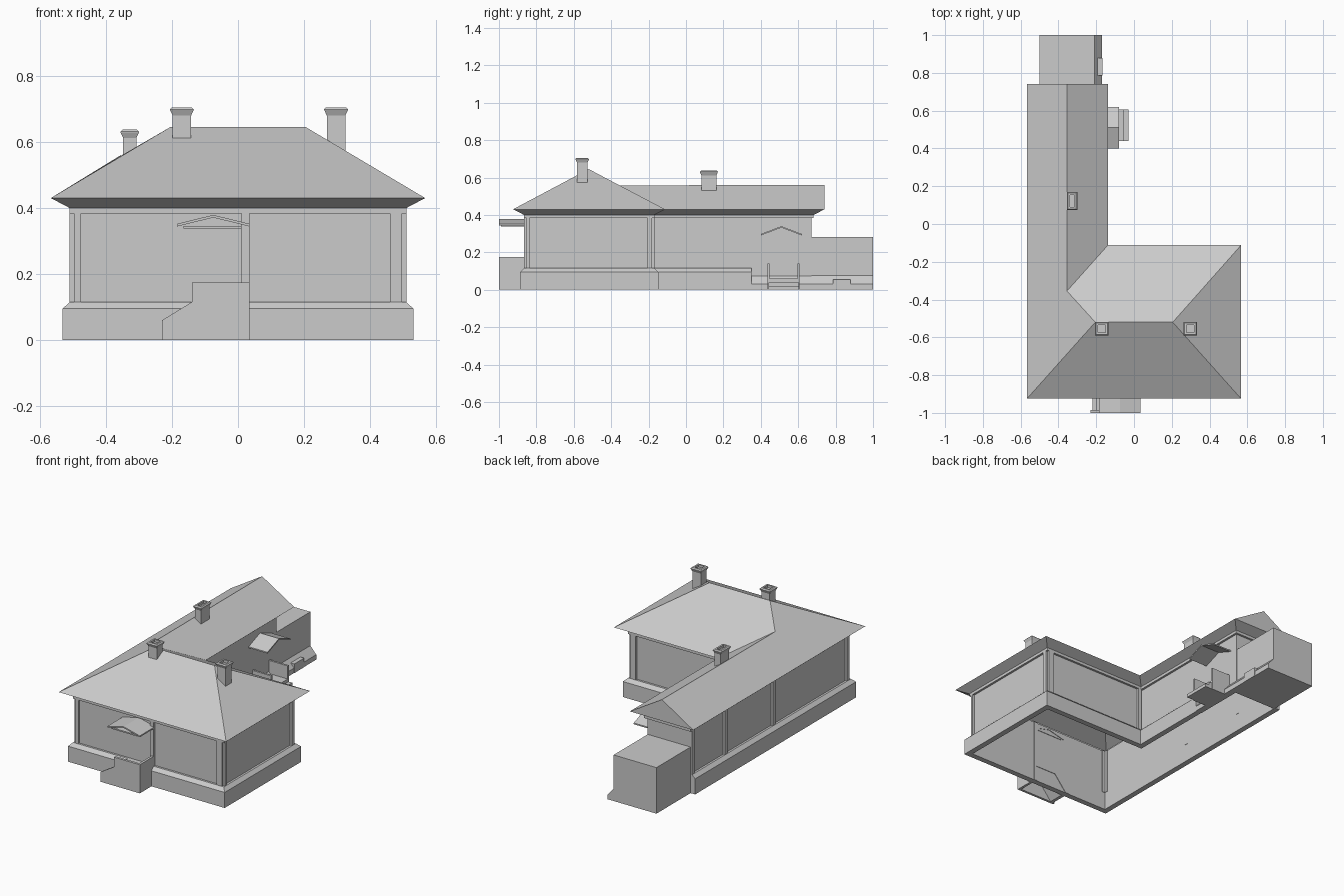
import bpy, bmesh
from mathutils import Vector

if "Cube" in bpy.data.objects:
    bpy.data.objects.remove(bpy.data.objects["Cube"])


def mesh(name, verts, faces):
    me = bpy.data.meshes.new(name)
    me.from_pydata([tuple(v) for v in verts], [], faces)
    bm = bmesh.new()
    bm.from_mesh(me)
    bmesh.ops.recalc_face_normals(bm, faces=bm.faces)
    bm.to_mesh(me)
    bm.free()
    ob = bpy.data.objects.new(name, me)
    bpy.context.collection.objects.link(ob)
    return ob


def box(name, x0, x1, y0, y1, z0, z1):
    return prism(name, [(x0, z0), (x1, z0), (x1, z1), (x0, z1)], y0, y1)


def prism(name, prof, a0, a1, along='y'):
    """Extrude a 2D profile (side, z) along y or x."""
    n = len(prof)
    put = (lambda s, z, a: (s, a, z)) if along == 'y' else (lambda s, z, a: (a, s, z))
    verts = [put(s, z, a) for a in (a0, a1) for s, z in prof]
    faces = [tuple(range(n)), tuple(range(n, 2 * n))]
    faces += [(i, (i + 1) % n, (i + 1) % n + n, i + n) for i in range(n)]
    return mesh(name, verts, faces)


def sweep(name, path, prof, closed):
    """Sweep (outward offset, z) profile along a ground path with mitred corners."""
    n, m = len(path), len(prof)
    pts = [Vector(p) for p in path]
    segs = n if closed else n - 1
    nrm = []
    for i in range(segs):
        d = (pts[(i + 1) % n] - pts[i]).normalized()
        nrm.append(Vector((d.y, -d.x)))
    verts = []
    for i in range(n):
        a = nrm[i - 1] if closed or i > 0 else nrm[0]
        b = nrm[i] if i < segs else nrm[-1]
        mit = (a + b) / (1 + a.dot(b))
        for d, z in prof:
            q = pts[i] + mit * d
            verts.append((q.x, q.y, z))
    faces = []
    for i in range(segs):
        j = (i + 1) % n
        faces += [(i * m + k, j * m + k, j * m + k + 1, i * m + k + 1) for k in range(m - 1)]
    if not closed:
        faces += [tuple(range(m)), tuple(range((n - 1) * m, n * m))]
    return mesh(name, verts, faces)


# Walls with cornice and sloping soffit, on an L-shaped plan
plan = [(-.497, -.853), (.497, -.853), (.497, -.182),
        (-.208, -.182), (-.208, .67), (-.497, .67)]
sweep("walls", plan, [(0, 0), (0, .383), (.013, .383), (.013, .40), (.07, .43)], True)

# Plinth, stopping part way along the courtyard side
base = [(-.497, .67)] + plan[:4] + [(-.208, .35)]
sweep("plinth", base, [(0, 0), (.034, 0), (.034, .095), (.013, .115), (0, .115)], False)
sweep("low_plinth", [(-.21, .35), (-.21, 1)], [(0, 0), (.04, 0), (.04, .03), (0, .075)], False)

# Hipped roof with a gabled wing
E, T = .43, .645
roof = [(-.567, -.925, E), (.567, -.925, E), (.567, -.112, E), (-.138, -.112, E),
        (-.138, .74, E), (-.567, .74, E), (-.205, -.52, T), (.205, -.52, T),
        (-.355, -.355, .558), (-.355, .74, .56)]
mesh("roof", roof, [(0, 1, 7, 6), (1, 2, 7), (2, 3, 8, 6, 7),
                    (3, 4, 9, 8), (5, 0, 6, 8, 9), (4, 5, 9)])

# Pilasters on every wall
Z0, Z1 = .11, .385
for a, b in ((-.497, -.475), (.46, .497), (.01, .035)):
    box("front_pilaster", a, b, -.866, -.85, Z0, Z1)
for a, b in ((-.853, -.838), (-.205, -.182)):
    box("right_pilaster", .495, .51, a, b, Z0, Z1)
for a, b in ((-.853, -.83), (-.137, -.112), (.325, .35), (.645, .67)):
    box("left_pilaster", -.51, -.495, a, b, Z0, Z1)
for a, b in ((.46, .497), (-.2, -.175)):
    box("back_pilaster", a, b, -.184, -.169, Z0, Z1)


# Chimneys with flared hollow caps
def chimney(x, y, hx, hy, z0, z1):
    rings = [(0, z0), (0, z1 - .025), (.008, z1 - .008), (.008, z1 - .006),
             (.002, z1), (-.008, z1), (-.008, z1 - .015)]
    verts, faces = [], []
    for d, z in rings:
        verts += [(x + sx * (hx + d), y + sy * (hy + d), z)
                  for sx, sy in ((-1, -1), (1, -1), (1, 1), (-1, 1))]
    for r in range(len(rings) - 1):
        faces += [(4 * r + k, 4 * r + (k + 1) % 4, 4 * r + 4 + (k + 1) % 4, 4 * r + 4 + k)
                  for k in range(4)]
    faces.append(tuple(range(len(verts) - 4, len(verts))))
    mesh("chimney", verts, faces)


chimney(-.17, -.555, .028, .028, .57, .705)
chimney(.297, -.555, .028, .028, .54, .705)
chimney(-.328, .122, .02, .04, .53, .637)

# Rear annex with door sill
box("annex", -.5, -.21, .66, 1, 0, .282)
box("annex_sill", -.215, -.168, .785, .88, 0, .056)

# Front porch: parapet, end wall, landing and side steps
parapet = [(-.23, 0), (.035, 0), (.035, .175), (-.14, .175), (-.14, .115), (-.23, .06)]
prism("porch_parapet", parapet, -1, -.985)
box("porch_end_wall", .02, .035, -.99, -.85, 0, .175)
stairs = [(.02, .115), (-.14, .115)]
for i in range(4):
    x, z = -.14 - .02 * i, .115 - .025 * (i + 1)
    stairs += [(x, z), (x - .02, z)]
stairs += [(-.22, 0), (-.2, 0), (-.12, .095), (.02, .095)]
prism("porch_steps", stairs, -.987, -.85)


# Small gabled canopies
def canopy(name, c, half, z, rise, a0, a1, along):
    t = .008
    prism(name, [(c - half, z), (c, z + rise), (c + half, z), (c + half, z - t),
                 (c, z + rise - t), (c - half, z - t)], a0, a1, along)


canopy("front_canopy", -.075, .11, .352, .027, -1, -.85, 'y')
box("front_canopy_beam", -.165, .01, -.99, -.85, .338, .346)
canopy("side_canopy", .51, .11, .298, .042, -.21, -.08, 'x')

# Side entrance steps and cheek rails
for i, x in enumerate((-.08, -.055, -.03)):
    box("side_step", -.21, x, .44, .605, .04 - .02 * i, .06 - .02 * i)
for y in (.435, .595):
    box("side_rail", -.21, -.08, y, y + .012, 0, .14)
